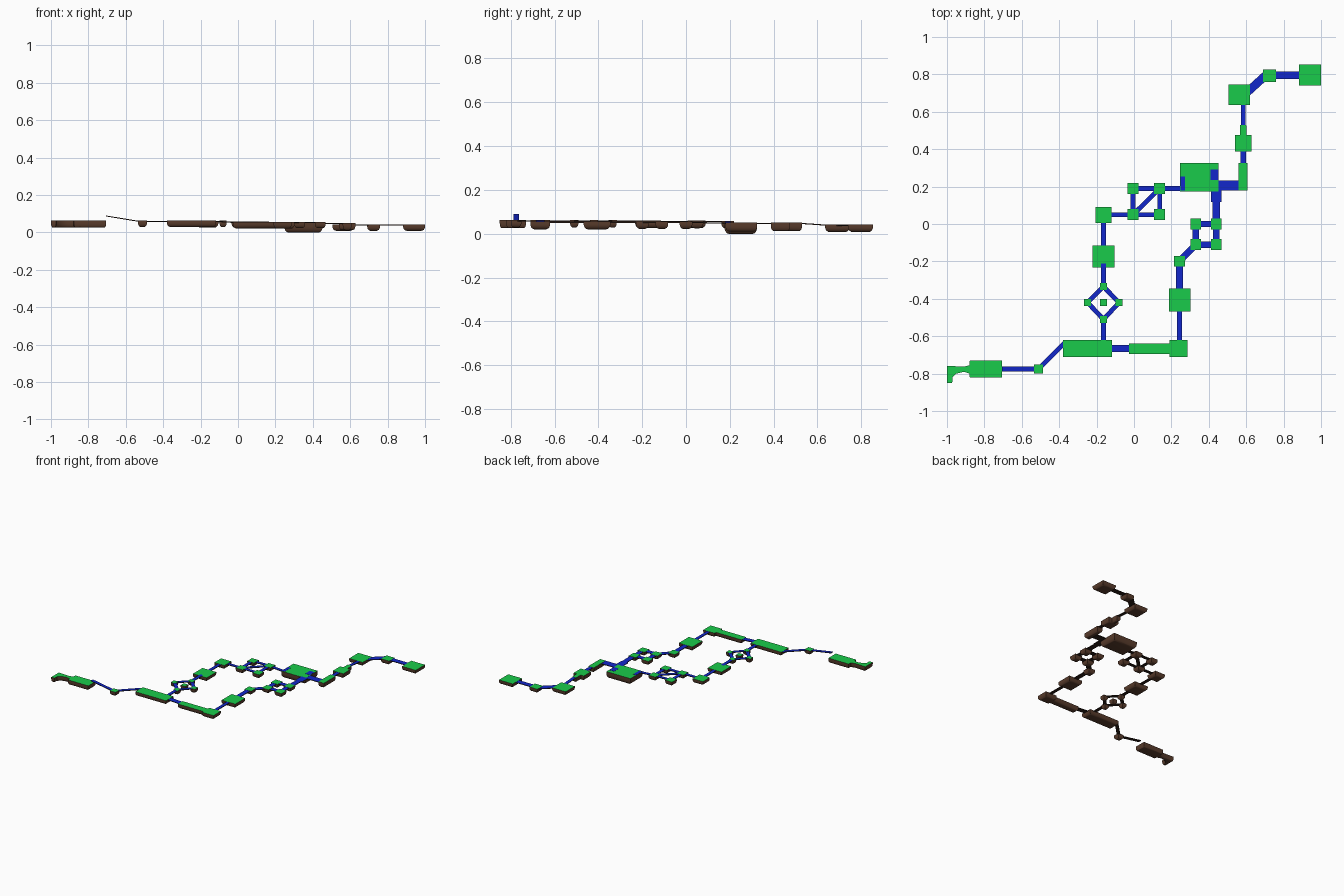
import bpy, bmesh, math
from mathutils import Vector

if "Cube" in bpy.data.objects:
    bpy.data.objects.remove(bpy.data.objects["Cube"])


def mat(name, col):
    m = bpy.data.materials.new(name)
    m.diffuse_color = (*col, 1)
    m.use_nodes = True
    m.node_tree.nodes["Principled BSDF"].inputs["Base Color"].default_value = m.diffuse_color
    return m


GREEN = mat("grass", (0.01, 0.6, 0.07))
BROWN = mat("earth", (0.1, 0.045, 0.025))
BLUE = mat("path", (0.006, 0.02, 0.6))
DARK = mat("path_underside", (0.025, 0.012, 0.008))


def inset(pts, d):
    # mitred inward offset of a counter-clockwise outline
    out = []
    for i, p in enumerate(pts):
        a = (p - pts[i - 1]).normalized()
        b = (pts[(i + 1) % len(pts)] - p).normalized()
        na, nb = Vector((-a.y, a.x)), Vector((-b.y, b.x))
        out.append(p + (na + nb) * d / max(1 + na.dot(nb), 0.4))
    return out


def finish(name, bm, top, side):
    bmesh.ops.recalc_face_normals(bm, faces=bm.faces[:])
    for f in bm.faces:
        f.material_index = 0 if f.normal.z > 0.7 else 1
    me = bpy.data.meshes.new(name)
    bm.to_mesh(me)
    bm.free()
    me.materials.append(top)
    me.materials.append(side)
    ob = bpy.data.objects.new(name, me)
    bpy.context.collection.objects.link(ob)
    return ob


def island(name, outline, top, depth, r=0.02):
    # flat grass top, short vertical wall, rounded earth underside
    pts = [Vector(p) for p in outline]
    bm = bmesh.new()
    levels = [(0, top)]
    for i in range(6):
        a = math.radians(i * 18)
        levels.append((r * (1 - math.cos(a)), top - depth * (0.35 + 0.65 * math.sin(a))))
    rings = [[bm.verts.new((p.x, p.y, z)) for p in inset(pts, d)] for d, z in levels]
    bm.faces.new(rings[0])
    bm.faces.new(rings[-1][::-1])
    n = len(pts)
    for lo, hi in zip(rings, rings[1:]):
        for i in range(n):
            j = (i + 1) % n
            bm.faces.new((lo[i], hi[i], hi[j], lo[j]))
    ob = finish(name, bm, GREEN, BROWN)
    bpy.ops.object.select_all(action='DESELECT')
    ob.select_set(True)
    bpy.context.view_layer.objects.active = ob
    bpy.ops.object.shade_smooth_by_angle(angle=math.radians(35))


def rect(x0, x1, y0, y1):
    return [(x0, y0), (x1, y0), (x1, y1), (x0, y1)]


def sq(x, y, h):
    return rect(x - h, x + h, y - h, y + h)


def path(name, points, w=0.025, t=0.005):
    # one thin flat strip per pair of (x, y, z) points
    bm = bmesh.new()
    for p, q in zip(points, points[1:]):
        p, q = Vector(p), Vector(q)
        d = (q - p).to_2d().normalized()
        s = Vector((-d.y, d.x, 0)) * w / 2
        dn = Vector((0, 0, -t))
        v = [bm.verts.new(c + o) for o in (Vector(), dn) for c in (p - s, q - s, q + s, p + s)]
        for f in ((0, 1, 2, 3), (7, 6, 5, 4), (0, 4, 5, 1), (1, 5, 6, 2), (2, 6, 7, 3), (3, 7, 4, 0)):
            bm.faces.new([v[i] for i in f])
    finish(name, bm, BLUE, DARK)


A, B, C, D = 0.062, 0.056, 0.051, 0.042   # terrace heights, west to east
e = 0.001

# West end island with hooked tail
island("west_island", [(-1, -.85), (-.972, -.85), (-.97, -.82), (-.95, -.8), (-.91, -.79), (-.88, -.8),
                       (-.878, -.82), (-.705, -.82), (-.705, -.73), (-.878, -.73), (-.88, -.755),
                       (-.91, -.763), (-1, -.758)], A, .036, .009)
# Plain rectangular islands
for name, r, top, dep in [
    ("southwest_island", rect(-.38, -.118, -.71, -.62), A, .034),
    ("west_mid_island", rect(-.223, -.105, -.232, -.115), A - .002, .034),
    ("northwest_island", rect(-.207, -.12, .006, .09), A - .002, .034),
    ("south_mid_island", rect(.187, .303, -.467, -.345), B, .036),
    ("large_island", rect(.247, .453, .175, .325), C, C),
    ("north_island", rect(.505, .62, .635, .747), D, .034),
    ("east_island", rect(.883, 1, .74, .853), D, .034),
]:
    island(name, r, top, dep)
# Stepped islands
island("south_island", [(-.027, -.695), (.19, -.695), (.19, -.71), (.287, -.71), (.287, -.62),
                        (.19, -.62), (.19, -.638), (-.027, -.638)], B, .036)
island("northeast_strip", rect(.56, .607, .18, .325), C, .04, .015)
island("northeast_island", [(.54, .387), (.628, .387), (.628, .475), (.602, .475), (.6, .53),
                            (.567, .53), (.566, .475), (.54, .475)], C, .038, .012)
# Small stepping stones
stones = [(-.511, -.775, .024, A), (.243, -.199, .029, B), (.725, .792, .034, D)]
stones += [(x, y, .029, B) for x in (.33, .44) for y in (0, -.11)]
stones += [(x, y, .029, A - .003) for x in (-.005, .137) for y in (.05, .19)]
dia = [(-.163, -.335), (-.248, -.42), (-.163, -.51), (-.08, -.42)]
stones += [(x, y, .019, A) for x, y in dia + [(-.163, -.42)]]
for i, (x, y, h, z) in enumerate(stones):
    island("stepping_stone_%02d" % i, sq(x, y, h), z, .034, min(.018, h * .7))

# Narrow paths
A1, B1, C1, D1 = A - e, B - e, C - e, D - e
S = A1 - .003
path("west_ramp", [(-.705, -.775, .09), (-.53, -.775, A1)])
path("southwest_path", [(-.511, -.775, A1), (-.37, -.635, A1)])
path("diamond_path", [(x, y, A1) for x, y in dia + dia[:1]])
path("west_path_lower", [(-.163, -.63, A1), (-.163, -.5, A1)])
path("west_path_upper", [(-.163, -.34, A1), (-.163, .05, S)])
path("northwest_path", [(-.13, .05, S), (.137, .05, S), (.137, .19, S), (-.005, .19, S), (-.005, .05, S), (.137, .19, S)])
path("large_island_path", [(.137, .19, S), (.25, .19, C1)])
path("north_path", [(.584, .32, C1), (.584, .39, C1)], .028)
path("north_path_upper", [(.584, .52, C1), (.584, .65, D1)], .025)
# Wide paths
path("south_path", [(-.125, -.665, A1), (-.02, -.665, B1)], .038)
path("south_mid_path", [(.243, -.63, B1), (.243, -.45, B1)])
path("south_mid_path_upper", [(.243, -.36, B1), (.243, -.2, B1), (.33, -.11, B1)], .036)
path("square_path", [(.33, 0, B1), (.33, -.11, B1), (.44, -.11, B1), (.44, 0, B1), (.33, 0, B1)], .034)
path("northeast_path", [(.441, 0, B1), (.441, .19, C1)], .04)
path("northeast_landing", [(.44, .117, C), (.44, .185, C)], .055)
path("northeast_crossing", [(.45, .206, C1), (.565, .206, C1)], .055)
path("north_diagonal", [(.6, .7, D1), (.71, .8, D1)], .045)
path("east_path", [(.75, .795, D1), (.89, .795, D1)], .04)
# Path patches lying on the large island
path("west_patch", [(.26, .18, C + e), (.26, .255, C + e)], .025, .003)
path("east_patch", [(.43, .235, C + e), (.43, .292, C + e)], .042, .003)
